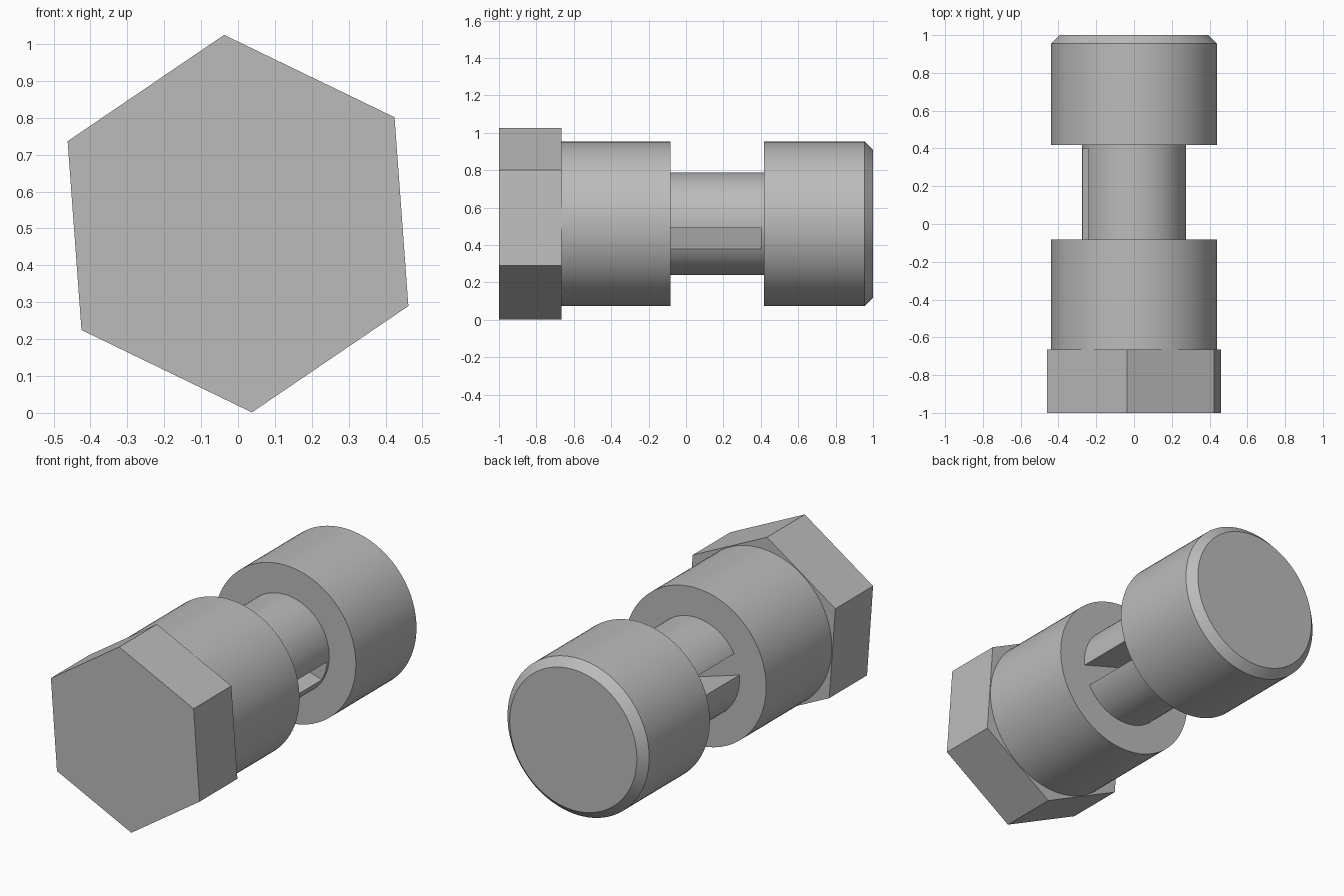
import bpy
from math import radians
from mathutils import Matrix

AXIS_Z = 0.513

default_cube = bpy.data.objects.get("Cube")
if default_cube:
    bpy.data.objects.remove(default_cube, do_unlink=True)

steel = bpy.data.materials.new("steel grey")
steel.use_nodes = True
grey = (0.5, 0.5, 0.5, 1)
steel.diffuse_color = grey
steel.node_tree.nodes["Principled BSDF"].inputs["Base Color"].default_value = grey


def add_round(name, radius, y0, y1, sides=96, turn=0):
    """Prism or cylinder lying along y, with its axis at the bolt centre."""
    bpy.ops.mesh.primitive_cylinder_add(vertices=sides, radius=radius, depth=y1 - y0)
    obj = bpy.context.object
    obj.name = name
    lay = Matrix.Rotation(radians(90), 4, "X") @ Matrix.Rotation(radians(turn), 4, "Z")
    obj.data.transform(Matrix.Translation((0, (y0 + y1) / 2, AXIS_Z)) @ lay)
    obj.data.materials.append(steel)
    return obj


def apply_modifiers(obj):
    bpy.context.view_layer.objects.active = obj
    for mod in list(obj.modifiers):
        bpy.ops.object.modifier_apply(modifier=mod.name)


def smooth(obj):
    bpy.ops.object.select_all(action="DESELECT")
    obj.select_set(True)
    bpy.context.view_layer.objects.active = obj
    bpy.ops.object.shade_smooth_by_angle(angle=radians(30))


# Hexagonal head, slightly turned about its axis
head = add_round("hex_head", 0.513, -1, -0.665, sides=6)
# Put one corner at 94.2 degrees in the xz plane
corner = Matrix.Rotation(radians(-4.2), 4, "Y")
pivot = Matrix.Translation((0, 0, AXIS_Z))
head.data.transform(pivot @ corner @ pivot.inverted())

# Front shank
smooth(add_round("front_shank", 0.44, -0.7, -0.083))

# Rear shank with a chamfered end
rear = add_round("rear_shank", 0.44, 0.417, 1)
bevel = rear.modifiers.new("end chamfer", "BEVEL")
bevel.width = 0.045
bevel.limit_method = "WEIGHT"
weights = rear.data.attributes.new("bevel_weight_edge", "FLOAT", "EDGE")
for edge in rear.data.edges:
    if all(rear.data.vertices[v].co.y > 0.99 for v in edge.vertices):
        weights.data[edge.index].value = 1
apply_modifiers(rear)
smooth(rear)

# Narrow neck with a tilted slot cut right through it
neck = add_round("neck", 0.275, -0.12, 0.45)
bpy.ops.mesh.primitive_cube_add(size=1)
cutter = bpy.context.object
cutter.name = "slot_cutter"
cutter.hide_render = True
cutter.data.materials.append(steel)
cutter.data.transform(
    Matrix.Translation((0, 0.1, AXIS_Z))
    @ Matrix.Rotation(radians(17), 4, "Y")
    @ Matrix.Diagonal((1, 0.6, 0.115, 1))
)
cut = neck.modifiers.new("slot", "BOOLEAN")
cut.operation = "DIFFERENCE"
cut.solver = "EXACT"
cut.object = cutter
apply_modifiers(neck)
bpy.data.objects.remove(cutter, do_unlink=True)
smooth(neck)
